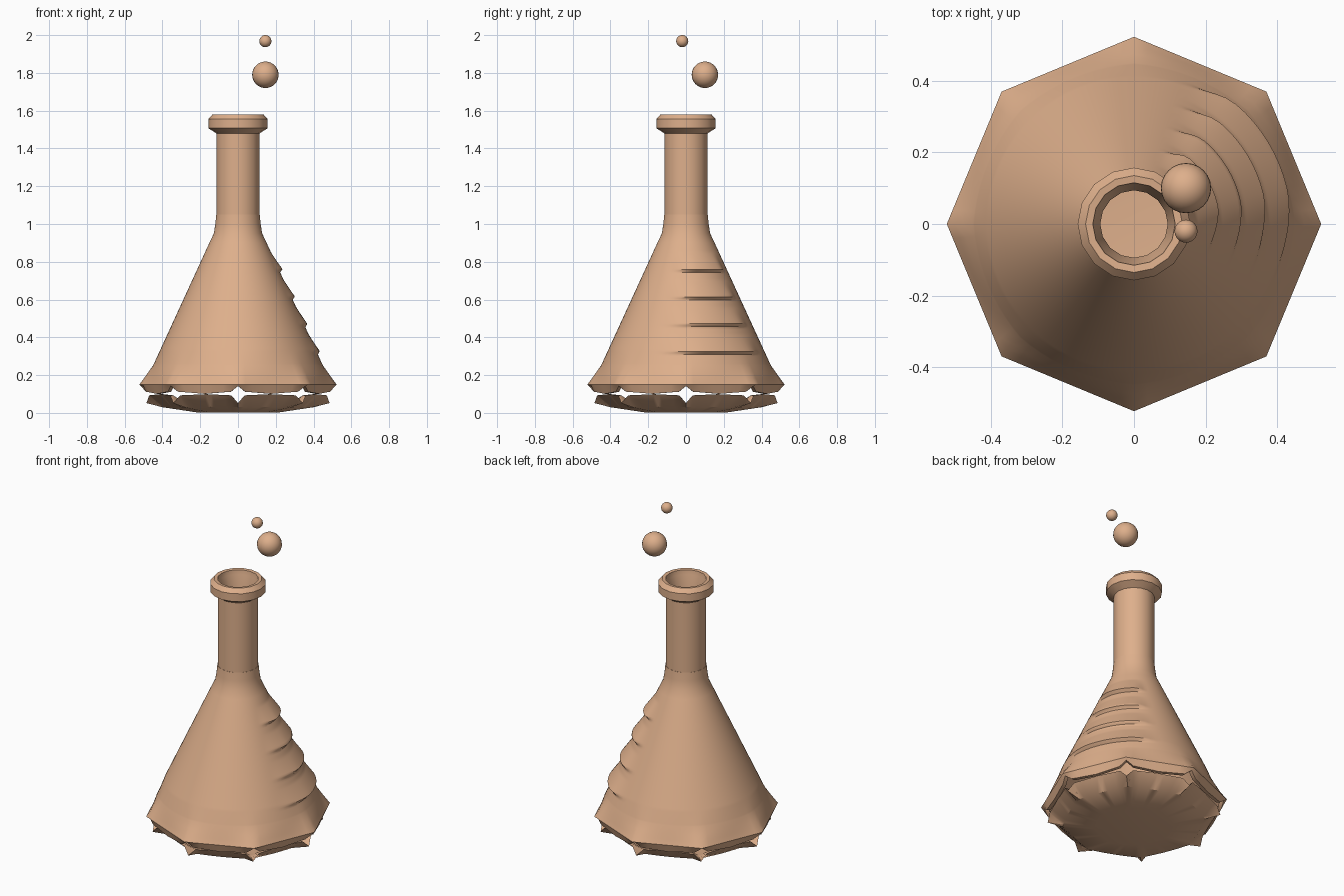
import bpy, bmesh, math

if "Cube" in bpy.data.objects:
    bpy.data.objects.remove(bpy.data.objects["Cube"])

clay = bpy.data.materials.new("clay")
clay.diffuse_color = (0.73, 0.43, 0.26, 1)
clay.use_nodes = True
clay.node_tree.nodes["Principled BSDF"].inputs["Base Color"].default_value = clay.diffuse_color
SEG = 80
RIM_UP, RIM_LOW = "up", "low"


def corner_offset(deg):
    """Degrees from the nearest octagon corner."""
    d = deg % 45
    return min(d, 45 - d)


def radius(r, deg, octa):
    f = math.cos(math.radians(22.5)) / math.cos(math.radians(22.5 - corner_offset(deg)))
    return r * (1 + (f - 1) * octa)


def rim_z(kind, deg):
    """Gap edge: diamond notch at each corner, closing at edge middles."""
    d = corner_offset(deg)
    notch, near, mid = (0.142, 0.112, 0.101) if kind == RIM_UP else (0.052, 0.093, 0.099)
    if d < 4.5:
        return notch + (near - notch) * d / 4.5
    return near + (mid - near) * (d - 4.5) / 18


def mark(deg, z):
    """Graduation ledges: sharp below, fading upward."""
    a = (deg + 180) % 360 - 180
    w = min(1, max(0, (a + 20) / 30), max(0, (66 - a) / 14))
    h = 0
    for z0 in (0.325, 0.47, 0.615, 0.76):
        if z0 - 0.016 < z < z0:
            h = max(h, 1 - (z0 - z) / 0.016)
        elif z0 <= z < z0 + 0.09:
            h = max(h, 1 - (z - z0) / 0.09)
    return 0.024 * w * h


def loft(name, rings, seg=SEG, cap=False, loop=False, angle=35):
    """rings: (radius, z or rim kind, octagon amount, has marks)"""
    bm = bmesh.new()
    rows = []
    for r, z, octa, marked in rings:
        row = []
        for i in range(seg):
            deg = 360 * i / seg
            zz = rim_z(z, deg) if isinstance(z, str) else z
            rr = radius(r, deg, octa) + (mark(deg, zz) if marked else 0)
            t = math.radians(deg)
            row.append(bm.verts.new((rr * math.cos(t), rr * math.sin(t), zz)))
        rows.append(row)
    pairs = list(zip(rows, rows[1:]))
    if loop:
        pairs.append((rows[-1], rows[0]))
    for a, b in pairs:
        for i in range(seg):
            j = (i + 1) % seg
            bm.faces.new((a[i], a[j], b[j], b[i]))
    if cap:
        bm.faces.new(rows[0][::-1])
        bm.faces.new(rows[-1])
    bmesh.ops.recalc_face_normals(bm, faces=bm.faces)
    me = bpy.data.meshes.new(name)
    bm.to_mesh(me)
    bm.free()
    ob = bpy.data.objects.new(name, me)
    bpy.context.collection.objects.link(ob)
    finish(ob, angle)


def finish(ob, angle=35):
    ob.data.materials.clear()
    ob.data.materials.append(clay)
    bpy.ops.object.select_all(action='DESELECT')
    ob.select_set(True)
    bpy.context.view_layer.objects.active = ob
    bpy.ops.object.shade_smooth_by_angle(angle=math.radians(angle))


# Conical body with octagonal skirt, ledges and inner wall
body = [(0.503, RIM_UP, 1, False), (0.522, 0.15, 1, False),
        (0.50, 0.18, 0.8, False), (0.475, 0.215, 0.45, False)]
for k in range(80):
    z = 0.252 + k * 0.0082
    body.append((0.45 - 0.459 * (z - 0.25), z, max(0, 0.2 - k * 0.02), True))
body += [(0.128, 0.95, 0, False), (0.12, 1.0, 0, False), (0.115, 1.05, 0, False),
         (0.095, 1.05, 0, False), (0.108, 0.95, 0, False), (0.43, 0.25, 0.2, False),
         (0.495, 0.152, 1, False), (0.48, RIM_UP, 1, False)]
loft("flask_body", body, loop=True)

# Shallow base dish below the broken gap
loft("base_dish", [(0.22, 0.003, 0.6, False), (0.40, 0.03, 0.7, False),
                   (0.485, RIM_LOW, 1, False), (0.465, RIM_LOW, 1, False),
                   (0.385, 0.048, 0.7, False), (0.21, 0.022, 0.6, False)], cap=True)

# Neck with rolled lip
neck = [(0.115, 1.04), (0.115, 1.48), (0.157, 1.507), (0.157, 1.555), (0.135, 1.58),
        (0.115, 1.578), (0.112, 1.55), (0.094, 1.49), (0.094, 1.04)]
loft("neck_and_lip", [(r, z, 0, False) for r, z in neck], seg=16, loop=True, angle=30)

# Floating bubbles
for name, loc, r in (("large_bubble", (0.145, 0.10, 1.79), 0.07),
                     ("small_bubble", (0.145, -0.02, 1.968), 0.032)):
    bpy.ops.mesh.primitive_uv_sphere_add(segments=24, ring_count=16, radius=r, location=loc)
    bpy.context.object.name = name
    finish(bpy.context.object)
